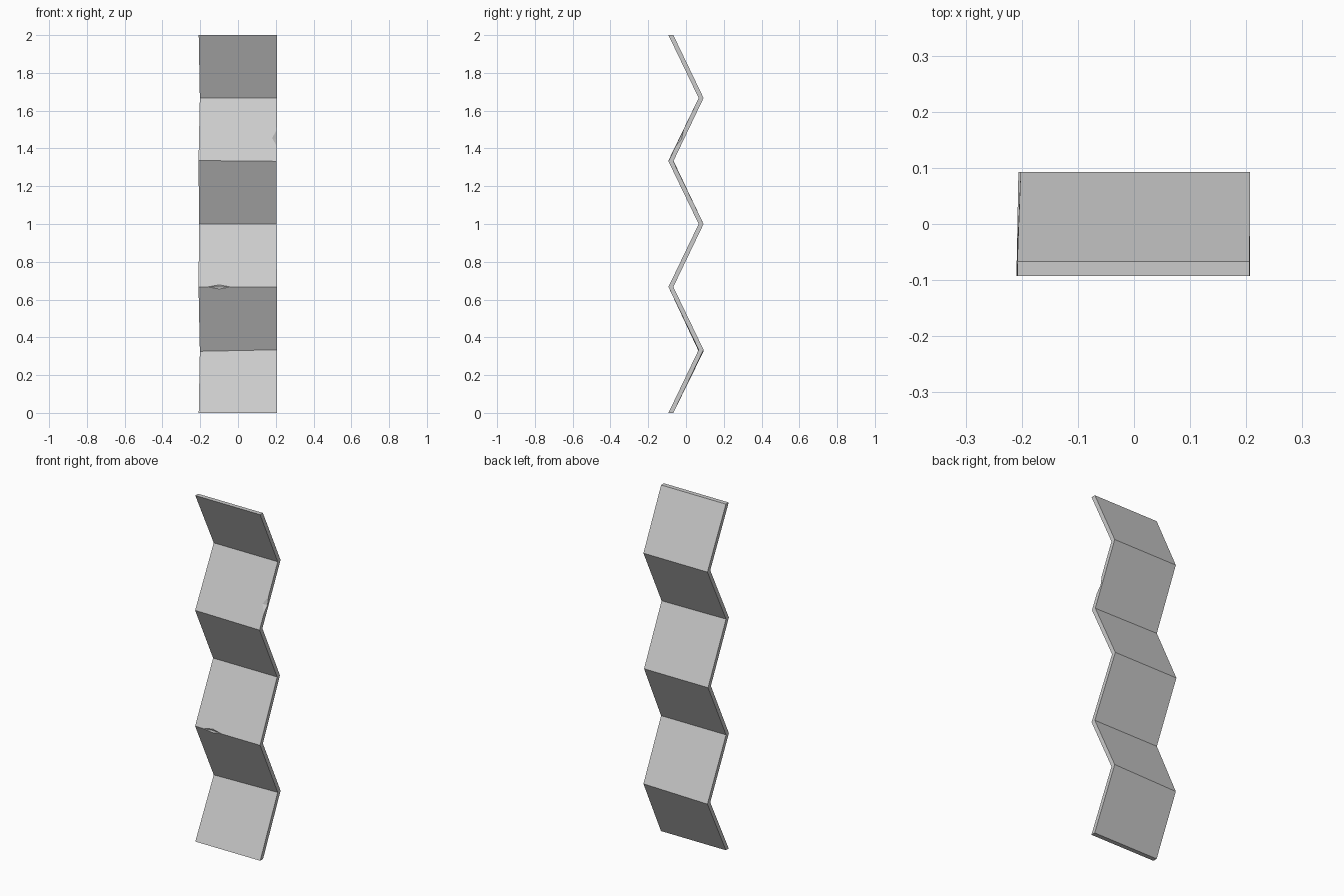
import bpy, bmesh
from math import atan2
from mathutils import Matrix

if "Cube" in bpy.data.objects:
    bpy.data.objects.remove(bpy.data.objects["Cube"])

# Slightly uneven fold positions: left x, right x, left z, right z
folds = [(-0.208, 0.207, 0.0, 0.0), (-0.202, 0.207, 0.326, 0.334),
         (-0.209, 0.206, 0.667, 0.667), (-0.206, 0.203, 1.0, 1.0),
         (-0.209, 0.203, 1.336, 1.332), (-0.202, 0.207, 1.667, 1.667),
         (-0.208, 0.206, 2.0, 2.0)]
FRONT, BACK = (-0.093, 0.067), (-0.067, 0.093)

# Folded strip: a four-cornered section at every fold, joined up
bm = bmesh.new()
rings = []
for i, (xl, xr, zl, zr) in enumerate(folds):
    f, b = FRONT[i % 2], BACK[i % 2]
    rings.append([bm.verts.new(p) for p in
                  ((xl, f, zl), (xr, f, zr), (xr, b, zr), (xl, b, zl))])
for lo, hi in zip(rings, rings[1:]):
    for j in range(4):
        k = (j + 1) % 4
        bm.faces.new((lo[j], lo[k], hi[k], hi[j]))
bm.faces.new(rings[0][::-1])
bm.faces.new(rings[-1])
bmesh.ops.recalc_face_normals(bm, faces=bm.faces)
mesh = bpy.data.meshes.new("folded_strip")
bm.to_mesh(mesh)
bm.free()
strip = bpy.data.objects.new("folded_strip", mesh)
bpy.context.collection.objects.link(strip)
bpy.context.view_layer.objects.active = strip
strip.select_set(True)


def chip(name, centre, radii, tilt=0.0):
    """Knock a small faceted chip out of the strip with an octahedron."""
    cb = bmesh.new()
    for axis in range(3):
        for sign in (-1, 1):
            p = [0, 0, 0]
            p[axis] = sign * radii[axis]
            cb.verts.new(p)
    bmesh.ops.convex_hull(cb, input=cb.verts)
    bmesh.ops.transform(cb, verts=cb.verts, matrix=Matrix.Translation(centre)
                        @ Matrix.Rotation(tilt, 4, 'X'))
    me = bpy.data.meshes.new(name)
    cb.to_mesh(me)
    cb.free()
    cutter = bpy.data.objects.new(name, me)
    cutter.hide_render = True
    bpy.context.collection.objects.link(cutter)
    mod = strip.modifiers.new(name, 'BOOLEAN')
    mod.operation, mod.solver, mod.object = 'DIFFERENCE', 'EXACT', cutter
    bpy.ops.object.modifier_apply(modifier=name)
    bpy.data.objects.remove(cutter)


# Chip on the right edge, and a shaved spot on a front fold
chip("edge_chip", (0.206, -0.034, 1.455), (0.026, 0.013, 0.05), -atan2(0.16, 0.333))
chip("fold_chip", (-0.1, -0.093, 0.667), (0.06, 0.009, 0.026))
